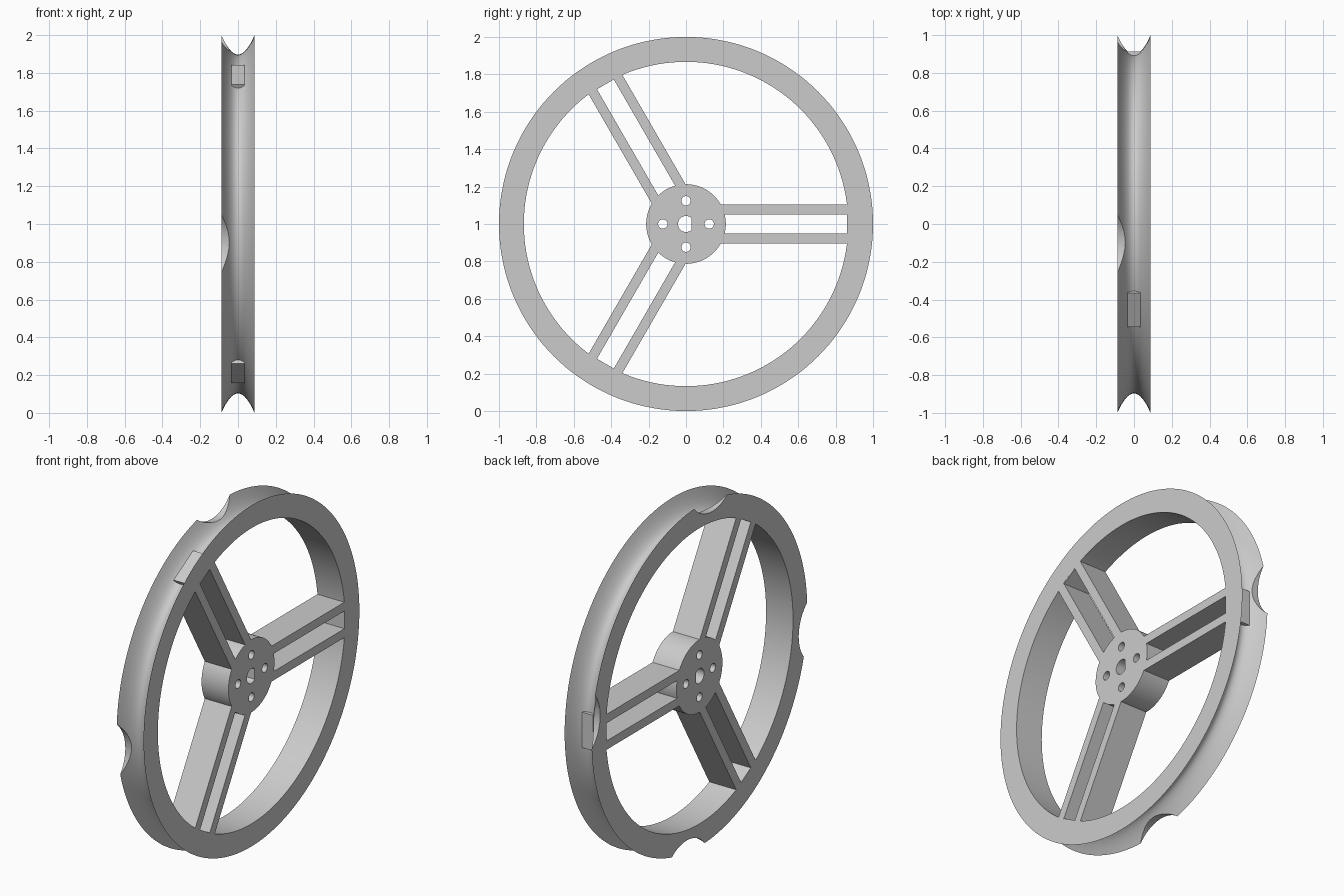
import bpy, bmesh, math
from mathutils import Matrix, Vector

cube = bpy.data.objects.get("Cube")
if cube:
    bpy.data.objects.remove(cube, do_unlink=True)

HALF = 0.0873                 # half width along the axle
AXLE = Vector((0, 0, 1))      # wheel centre
TURN = math.radians

grey = bpy.data.materials.new("light grey")
grey.use_nodes = True
colour = (0.6, 0.6, 0.6, 1)
grey.diffuse_color = colour
grey.node_tree.nodes["Principled BSDF"].inputs["Base Color"].default_value = colour


def finish(bm, name):
    bmesh.ops.recalc_face_normals(bm, faces=bm.faces)
    mesh = bpy.data.meshes.new(name)
    bm.to_mesh(mesh)
    bm.free()
    mesh.materials.append(grey)
    ob = bpy.data.objects.new(name, mesh)
    ob.location = AXLE
    bpy.context.collection.objects.link(ob)
    return ob


def activate(ob):
    bpy.ops.object.select_all(action='DESELECT')
    ob.select_set(True)
    bpy.context.view_layer.objects.active = ob


def smooth(ob):
    activate(ob)
    bpy.ops.object.shade_smooth_by_angle(angle=TURN(30))


def polar(radius, degrees):
    return radius * math.cos(TURN(degrees)), radius * math.sin(TURN(degrees))


def prism(name, outline, x0, x1):
    """Extrude a (y, z) outline along the axle."""
    bm = bmesh.new()
    face = bm.faces.new([bm.verts.new((x0, y, z)) for y, z in outline])
    out = bmesh.ops.extrude_face_region(bm, geom=[face])
    moved = [v for v in out["geom"] if isinstance(v, bmesh.types.BMVert)]
    bmesh.ops.translate(bm, verts=moved, vec=(x1 - x0, 0, 0))
    return finish(bm, name)


def circle(radius, cy=0, cz=0, sides=48):
    pts = [polar(radius, 360 * i / sides) for i in range(sides)]
    return [(cy + y, cz + z) for y, z in pts]


def cut(ob, cutters):
    for c in cutters:
        c.hide_render = True
        mod = ob.modifiers.new("cut", 'BOOLEAN')
        mod.operation = 'DIFFERENCE'
        mod.solver = 'EXACT'
        mod.object = c
        bpy.context.view_layer.update()
        activate(ob)
        bpy.ops.object.modifier_apply(modifier=mod.name)
        bpy.data.objects.remove(c, do_unlink=True)


# Rim: grooved cross-section spun around the axle
STEPS = 16
profile = []
for i in range(STEPS + 1):
    t = 2 * i / STEPS - 1
    profile.append((t * HALF, 0.897 + 0.103 * t * t))
profile += [(HALF, 0.867), (-HALF, 0.867)]
bm = bmesh.new()
ring = [bm.verts.new((x, r, 0)) for x, r in profile]
edges = [bm.edges.new((ring[i], ring[(i + 1) % len(ring)])) for i in range(len(ring))]
bmesh.ops.spin(bm, geom=ring + edges, cent=(0, 0, 0), axis=(1, 0, 0),
               angle=TURN(360), steps=144)
bmesh.ops.remove_doubles(bm, verts=bm.verts, dist=1e-5)
rim = finish(bm, "grooved_rim")

# Four scallops in one flange
cut(rim, [prism("scallop_cutter", circle(0.22, *polar(1.146, a), sides=64), -0.2, 0)
          for a in (6, 96, 186, 276)])
smooth(rim)

# Hub with a D-shaped bore and four bolt holes
hub = prism("hub", circle(0.213, sides=96), -HALF, HALF)
bore = [(min(y, 0.03), z) for y, z in circle(0.043)]
bore = [p for i, p in enumerate(bore)
        if p[0] < 0.03 or bore[i - 1][0] < 0.03 or bore[(i + 1) % len(bore)][0] < 0.03]
cutters = [prism("bore_cutter", bore, -0.2, 0.2)]
cutters += [prism("bolt_cutter", circle(0.025, *polar(0.124, a), sides=32), -0.2, 0.2)
            for a in (0, 90, 180, 270)]
cut(hub, cutters)
smooth(hub)


def arm_box(name, r0, r1, t0, t1, half, angle):
    """Box along a spoke: radial span, sideways span, half width."""
    ob = prism(name, [(r0, t0), (r1, t0), (r1, t1), (r0, t1)], -half, half)
    ob.data.transform(Matrix.Rotation(TURN(angle), 4, 'X'))
    return ob


# Three double spokes, with the pads that end them inside the groove
for n, angle in enumerate((0, 120, 240), 1):
    for side, (t0, t1) in (("upper", (0.052, 0.104)), ("lower", (-0.104, -0.052))):
        arm_box(f"spoke_{n}_{side}", 0.18, 0.872, t0, t1, HALF, angle)
    arm_box(f"slot_end_{n}", 0.862, 0.88, -0.06, 0.06, HALF - 0.0005, angle)
    arm_box(f"groove_pad_{n}", 0.87, 0.913, -0.104, 0.104, 0.035, angle)
